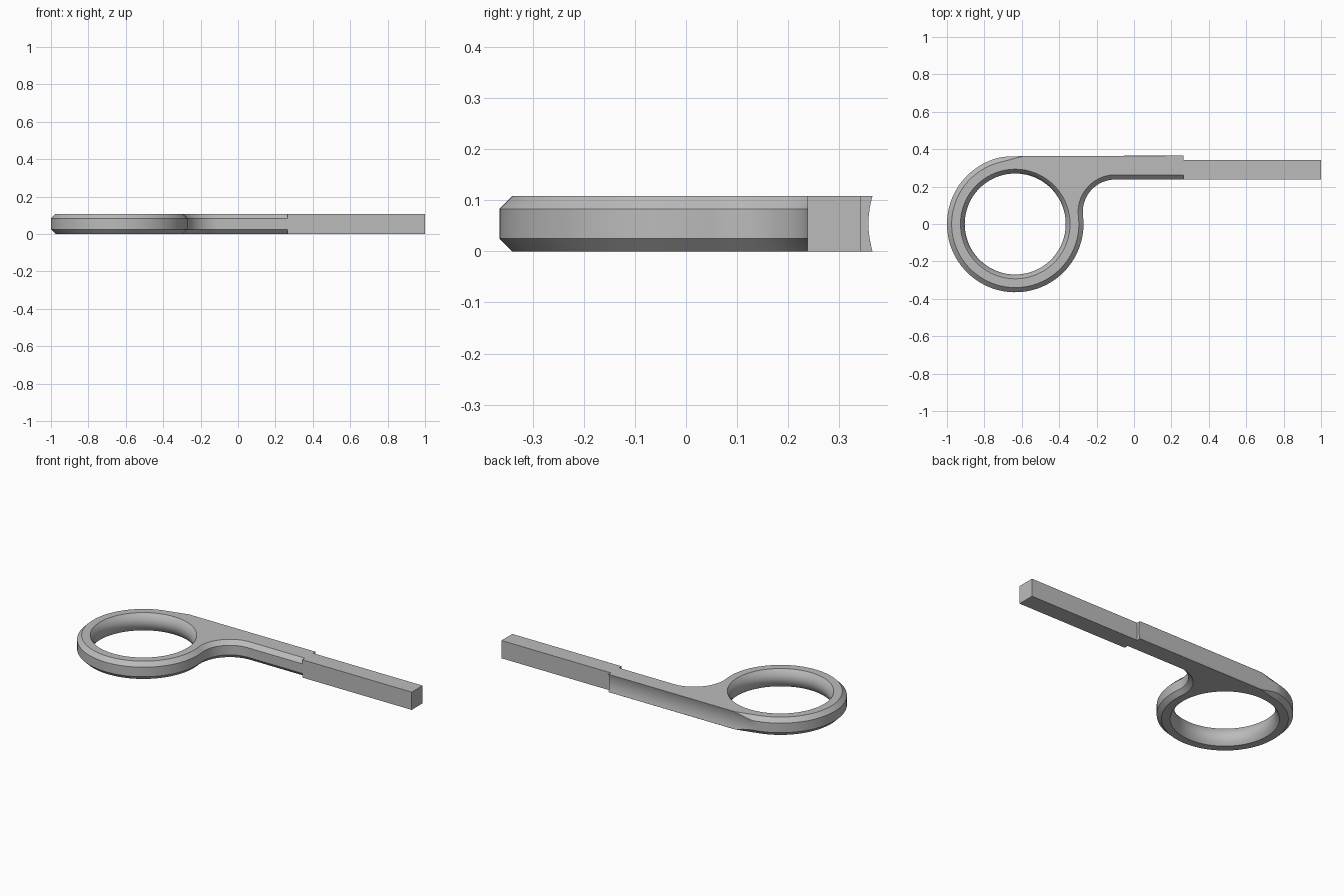
import bpy, bmesh, math

if "Cube" in bpy.data.objects:
    bpy.data.objects.remove(bpy.data.objects["Cube"])

H, C = 0.108, 0.025             # thickness, chamfer
CX, R = -0.635, 0.365           # ring centre and outer radius
X_END, Y_FRONT = 0.265, 0.238   # end of the handle plate, its front edge
FX, FR = -0.1, 0.174            # fillet between ring and handle
FY = Y_FRONT - FR

grey = bpy.data.materials.new("steel grey")
grey.diffuse_color = (0.5, 0.5, 0.5, 1)
grey.use_nodes = True
grey.node_tree.nodes["Principled BSDF"].inputs["Base Color"].default_value = grey.diffuse_color


def finish(bm, name):
    bmesh.ops.remove_doubles(bm, verts=bm.verts, dist=1e-5)
    bmesh.ops.dissolve_degenerate(bm, edges=bm.edges, dist=1e-5)
    bmesh.ops.recalc_face_normals(bm, faces=bm.faces)
    me = bpy.data.meshes.new(name)
    bm.to_mesh(me)
    bm.free()
    ob = bpy.data.objects.new(name, me)
    bpy.context.collection.objects.link(ob)
    me.materials.append(grey)
    bpy.ops.object.select_all(action='DESELECT')
    ob.select_set(True)
    bpy.context.view_layer.objects.active = ob
    bpy.ops.object.shade_smooth_by_angle(angle=math.radians(22))


def outline():
    """Points (x, y, inward normal x, y, chamfer size) around ring and handle."""
    pts = []
    start, stop = math.pi / 2, 2 * math.pi + math.atan2(FY, FX - CX)
    for i in range(97):
        a = start + (stop - start) * i / 96
        c, s = math.cos(a), math.sin(a)
        x, y = CX + R * c, R * s
        if x > -0.72 and y > 0.2:      # chamfer runs out along a tangent line
            pts.append((x, y, 0, -1, max(0, y - 0.329 - 0.26 * (x + 0.72))))
        else:
            pts.append((x, y, -c, -s, C))
    a0 = math.atan2(-FY, CX - FX) % (2 * math.pi)
    for i in range(1, 25):             # fillet
        a = a0 + (math.pi / 2 - a0) * i / 24
        c, s = math.cos(a), math.sin(a)
        pts.append((FX + FR * c, FY + FR * s, c, s, C))
    pts.append((X_END, Y_FRONT, 0, 1, C))
    pts.append((X_END, R, 0, -1, 0))
    for x in (-0.585, -0.6, -0.615):   # straight back edge
        pts.append((x, R, 0, -1, max(0, R - 0.329 - 0.26 * (x + 0.72))))
    return pts


def level(p, t):
    """Point of the side wall, t from 0 (bottom) to 1 (top), with the back groove."""
    x, y, nx, ny, c = p
    if t in (0, 1):
        z, inset = t * H, c
    else:
        z, inset = c + (H - 2 * c) * (t - 0.1) / 0.8, 0
    groove = 0.357 + 0.008 * ((z - H / 2) / (H / 2)) ** 2
    return x + nx * inset, min(y + ny * inset, groove), z


def wall(bm, rows):
    vs = [[bm.verts.new(co) for co in row] for row in rows]
    n = len(vs[0])
    for lo, hi in zip(vs, vs[1:]):
        for i in range(n):
            j = (i + 1) % n
            bm.faces.new((lo[i], lo[j], hi[j], hi[i]))
    return vs[0], vs[-1]


# Ring and handle plate
bm = bmesh.new()
pts = outline()
outer = wall(bm, [[level(p, t) for p in pts]
                  for t in (0, 0.1, 0.2, 0.3, 0.4, 0.5, 0.6, 0.7, 0.8, 0.9, 1)])
# Rounded finger hole
rows = []
for k in range(11):
    u = k / 5 - 1
    r = 0.27 + 0.023 * u * u
    rows.append([(CX + r * math.cos(a), r * math.sin(a), H * k / 10)
                 for a in (2 * math.pi * i / 96 for i in range(96))])
inner = wall(bm, rows)
# Flat bottom and top faces around the hole
for o, h in zip(outer, inner):
    edges = [bm.edges.get((loop[i - 1], loop[i])) for loop in (o, h) for i in range(len(loop))]
    bmesh.ops.triangle_fill(bm, edges=edges, use_beauty=True)
finish(bm, "ring_handle")

# Square bar
bm = bmesh.new()
bmesh.ops.create_cube(bm, size=1)
for v in bm.verts:
    v.co = ((X_END + 1) / 2 + v.co.x * (1 - X_END), 0.29 + v.co.y * 0.104, H / 2 + v.co.z * H)
finish(bm, "square_bar")
